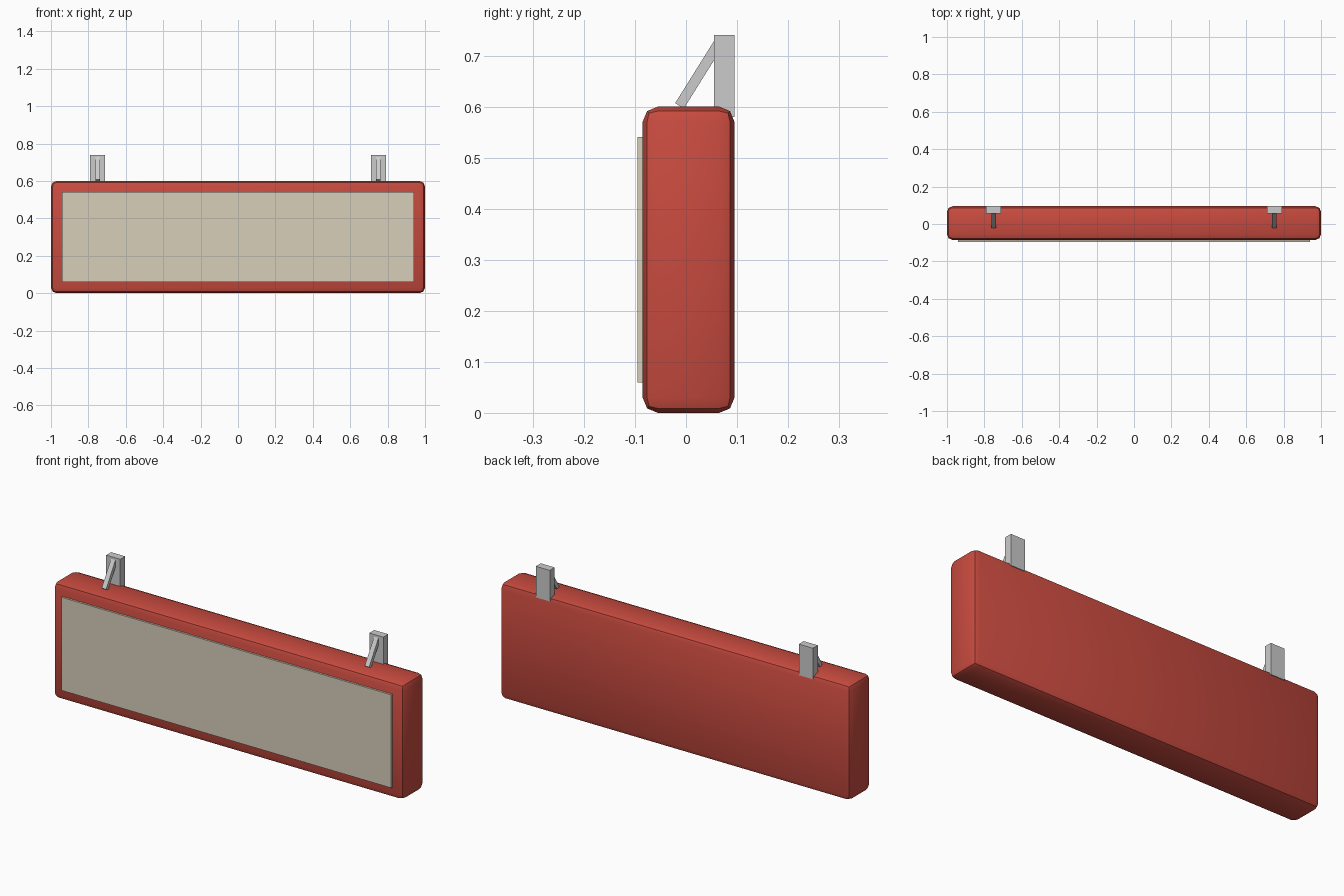
import bpy
from math import radians

if "Cube" in bpy.data.objects:
    bpy.data.objects.remove(bpy.data.objects["Cube"])


def material(name, rgb):
    mat = bpy.data.materials.new(name)
    mat.diffuse_color = (*rgb, 1)
    mat.use_nodes = True
    mat.node_tree.nodes["Principled BSDF"].inputs["Base Color"].default_value = mat.diffuse_color
    return mat


def box(name, center, size, mat=None, tilt=0):
    bpy.ops.mesh.primitive_cube_add(size=1, location=center)
    ob = bpy.context.object
    ob.name = name
    ob.scale = size
    bpy.ops.object.transform_apply(location=False, rotation=False, scale=True)
    ob.rotation_euler.x = radians(tilt)
    if mat:
        ob.data.materials.append(mat)
    return ob


red = material("red_casing", (0.58, 0.07, 0.05))
cream = material("cream_panel", (0.68, 0.62, 0.49))

# Rounded sign casing
casing = box("casing", (0, 0.005, 0.3), (2, 0.18, 0.6), red)
bevel = casing.modifiers.new("rounded_edges", 'BEVEL')
bevel.width = 0.03
bevel.segments = 2
bpy.ops.object.modifier_apply(modifier=bevel.name)
bpy.ops.object.shade_smooth_by_angle(angle=radians(30))

# Raised front panel
box("front_panel", (0, -0.0875, 0.3), (1.88, 0.015, 0.48), cream)

# Hanging brackets with diagonal struts
for side, x in (("left", -0.75), ("right", 0.75)):
    box(f"{side}_bracket", (x, 0.075, 0.66), (0.08, 0.04, 0.16))
    box(f"{side}_strut", (x, 0.027, 0.665), (0.025, 0.02, 0.15), tilt=-32)
